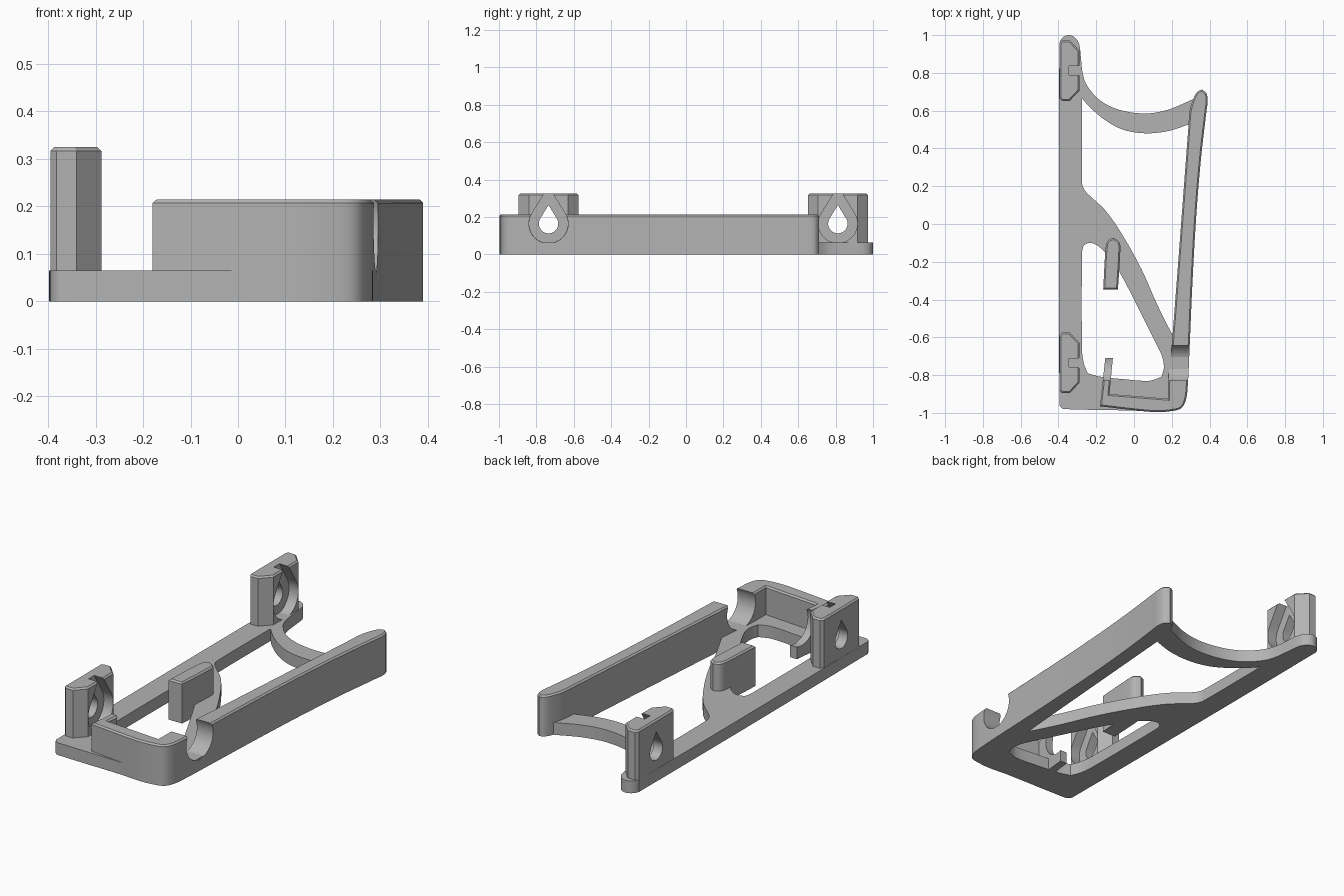
import bpy
import bmesh
from math import cos, sin, pi, asin, radians
from mathutils import Vector

cube = bpy.data.objects.get("Cube")
if cube:
    bpy.data.objects.remove(cube, do_unlink=True)

BASE_TOP, WALL_TOP, POST_TOP = 0.065, 0.215, 0.325
HOLE_Z = 0.165
CHAMFER = 0.008

grey = bpy.data.materials.new("plain grey")
grey.use_nodes = True
colour = (0.45, 0.45, 0.45, 1)
grey.diffuse_color = colour
grey.node_tree.nodes["Principled BSDF"].inputs["Base Color"].default_value = colour


def smooth_loop(points, steps=5, corner=radians(50)):
    """Closed smooth loop through the points; sharp turns stay sharp."""
    pts = [Vector(p) for p in points]
    n = len(pts)
    result = []

    def tangent(i, fallback):
        before = pts[i] - pts[i - 1]
        after = pts[(i + 1) % n] - pts[i]
        if before.angle(after) > corner:
            return fallback
        return (before + after).normalized()

    for i in range(n):
        a, d = pts[i], pts[(i + 1) % n]
        chord = d - a
        reach = chord.length / 3
        straight = chord.normalized()
        b = a + tangent(i, straight) * reach
        c = d - tangent((i + 1) % n, straight) * reach
        for s in range(steps):
            t = s / steps
            u = 1 - t
            result.append(a * u**3 + b * 3*u*u*t + c * 3*u*t*t + d * t**3)
    return result


def prism(name, loop, low, high, chamfer=0.0, along_x=False):
    """Extrude a flat loop along z, or a (y, z) loop along x."""
    bm = bmesh.new()
    if along_x:
        place = lambda p, h: (h, p[0], p[1])
    else:
        place = lambda p, h: (p[0], p[1], h)
    bottom = [bm.verts.new(place(p, low)) for p in loop]
    top = [bm.verts.new(place(p, high)) for p in loop]
    bm.faces.new(bottom)
    cap = bm.faces.new(top)
    for i in range(len(loop)):
        bm.faces.new((bottom[i - 1], bottom[i], top[i], top[i - 1]))
    bmesh.ops.recalc_face_normals(bm, faces=bm.faces)
    if chamfer:
        bmesh.ops.bevel(bm, geom=list(cap.edges), offset=chamfer,
                        segments=1, affect='EDGES')
    mesh = bpy.data.meshes.new(name)
    bm.to_mesh(mesh)
    bm.free()
    mesh.materials.append(grey)
    obj = bpy.data.objects.new(name, mesh)
    bpy.context.collection.objects.link(obj)
    return obj


def cut(obj, cutter):
    """Subtract the cutter and discard it."""
    mod = obj.modifiers.new("cut", 'BOOLEAN')
    mod.operation = 'DIFFERENCE'
    mod.solver = 'EXACT'
    mod.object = cutter
    bpy.context.view_layer.objects.active = obj
    bpy.ops.object.modifier_apply(modifier=mod.name)
    bpy.data.objects.remove(cutter, do_unlink=True)


def teardrop(y, z, radius, peak=1.9, steps=28):
    """Circle with a pointed top."""
    start = asin(1 / peak)
    sweep = pi + 2 * start
    arc = []
    for i in range(steps + 1):
        a = start - sweep * i / steps
        arc.append((y + radius * cos(a), z + radius * sin(a)))
    return arc + [(y, z + radius * peak)]


# Flat base frame with two openings
frame_outline = [
    (-.395, -.95), (-.385, -.972), (-.365, -.98), (0, -.988), (.12, -.995),
    (.2, -.99), (.25, -.975), (.275, -.93), (.285, -.85), (.29, -.64),
    (.32, 0), (.37, .6), (.36, .68), (.3, .655), (.18, .605), (.06, .585),
    (-.08, .605), (-.18, .655), (-.25, .735), (-.272, .8), (-.28, .87),
    (-.29, .95), (-.31, .985), (-.345, 1), (-.38, .985), (-.395, .95)]
main_opening = [
    (-.275, .22), (-.275, .665), (-.24, .625), (-.16, .555), (-.06, .5),
    (.06, .48), (.18, .492), (.3, .53), (.215, -.6), (.2, -.58),
    (.12, -.42), (.04, -.24), (-.06, -.06), (-.15, .07), (-.24, .155),
    (-.265, .185)]
small_opening = [
    (-.275, -.15), (-.268, -.115), (-.24, -.1), (-.2, -.11), (-.15, -.155),
    (-.08, -.25), (0, -.4), (.1, -.6), (.148, -.7), (.158, -.76),
    (.145, -.81), (.08, -.83), (-.05, -.822), (-.18, -.808),
    (-.245, -.79), (-.265, -.74), (-.275, -.67)]
base_frame = prism("base_frame", smooth_loop(frame_outline), 0, BASE_TOP)
for opening in (main_opening, small_opening):
    cut(base_frame, prism("opening_cutter", smooth_loop(opening), -.1, .2))

# Raised wall: short inner arm, front edge and long side in one piece
wall_outline = [
    (-.18, -.965), (0, -.986), (.12, -.996), (.2, -.99), (.25, -.975),
    (.275, -.93), (.285, -.85), (.295, -.64), (.31, -.3), (.33, .05),
    (.355, .35), (.384, .6), (.39, .65), (.384, .69), (.36, .712),
    (.335, .7), (.315, .665), (.295, .6), (.287, .5), (.2, -.64),
    (.183, -.8), (.18, -.925), (-.13, -.9), (-.112, -.71), (-.152, -.71)]
side_wall = prism("side_wall", smooth_loop(wall_outline), 0, WALL_TOP, CHAMFER)

# Round notch through the wall and arm, in line with the front post hole
FRONT_Y, BACK_Y = -.735, .812
circle = [(FRONT_Y + .105 * cos(2 * pi * i / 48),
           HOLE_Z + .105 * sin(2 * pi * i / 48)) for i in range(48)]
cut(side_wall, prism("notch_cutter", circle, -.25, .5, along_x=True))

# Free-standing tab beside the diagonal brace
tab_outline = [
    (-.163, -.346), (-.085, -.346), (-.072, -.13), (-.078, -.095),
    (-.108, -.073), (-.138, -.088), (-.15, -.125)]
prism("middle_tab", smooth_loop(tab_outline), 0, WALL_TOP, CHAMFER)

# Mounting posts with a teardrop hole and a wider recess on the inner side
post_half = [(-.288, .105), (-.34, .16), (-.382, .16), (-.395, .145)]
post_profile = post_half + [(x, -y) for x, y in reversed(post_half)]
for name, y in (("front_post", FRONT_Y), ("back_post", BACK_Y)):
    post = prism(name, [(px, py + y) for px, py in post_profile],
                 0, POST_TOP, CHAMFER)
    hole = teardrop(y, HOLE_Z, .052)
    recess = teardrop(y, HOLE_Z, .104)
    cut(post, prism("hole_cutter", hole, -.5, -.2, along_x=True))
    cut(post, prism("recess_cutter", recess, -.343, -.2, along_x=True))

# Smooth curves, crisp edges
for obj in bpy.context.collection.objects:
    if obj.type == 'MESH' and grey.name in obj.data.materials:
        bpy.ops.object.select_all(action='DESELECT')
        obj.select_set(True)
        bpy.context.view_layer.objects.active = obj
        bpy.ops.object.shade_smooth_by_angle(angle=radians(25))
